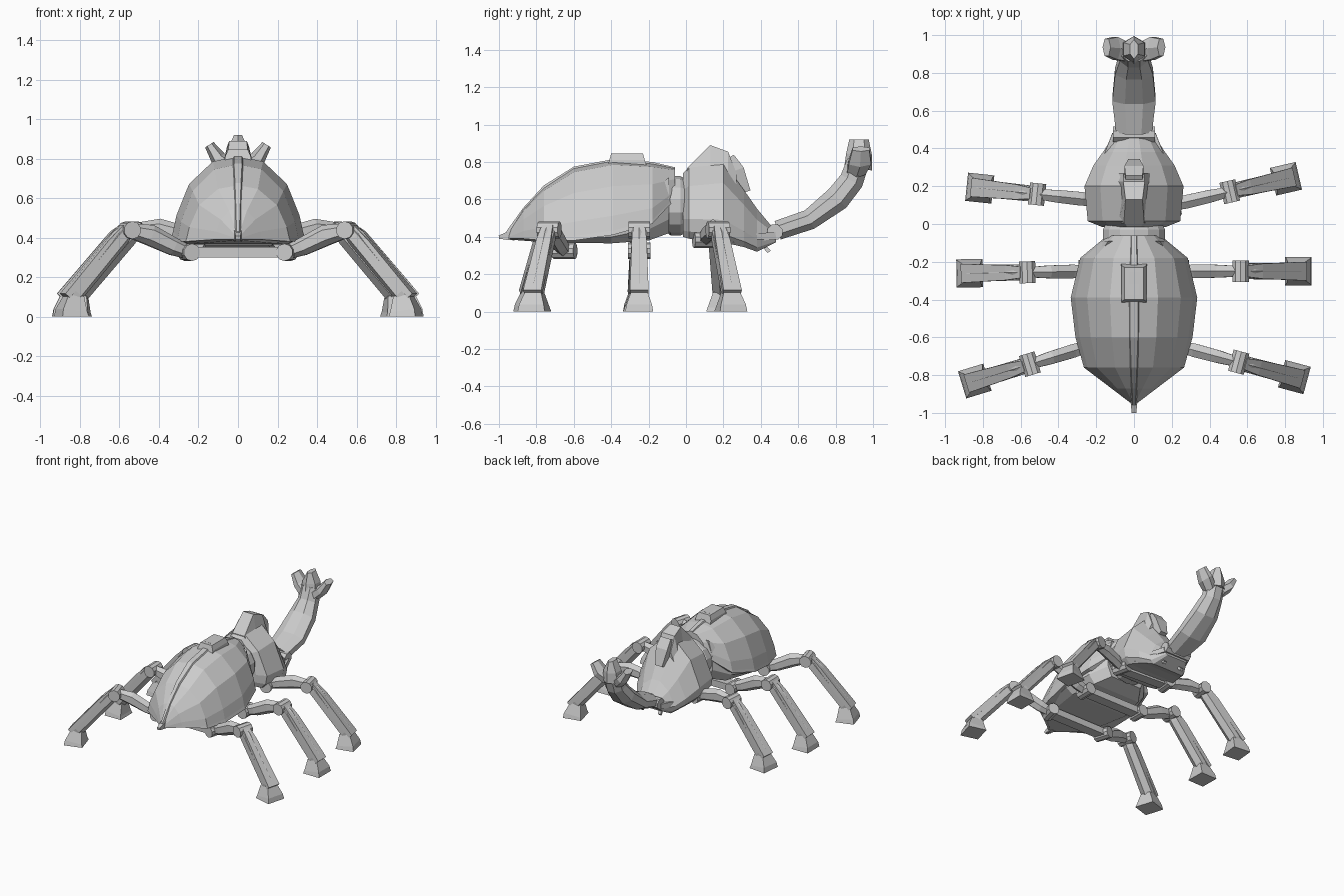
import bpy, bmesh
from math import cos, sin, pi, radians
from mathutils import Vector, Matrix


def skin(name, rings, mat=None):
    """Join rings of equal length into a closed, flat-faced solid."""
    bm = bmesh.new()
    loops = [[bm.verts.new(p) for p in r] for r in rings]
    n = len(loops[0])
    for a, b in zip(loops, loops[1:]):
        for i in range(n):
            j = (i + 1) % n
            bm.faces.new((a[i], a[j], b[j], b[i]))
    bm.faces.new(loops[0])
    bm.faces.new(loops[-1])
    if mat:
        bm.transform(mat)
    bmesh.ops.recalc_face_normals(bm, faces=bm.faces)
    me = bpy.data.meshes.new(name)
    bm.to_mesh(me)
    bm.free()
    ob = bpy.data.objects.new(name, me)
    bpy.context.collection.objects.link(ob)
    return ob


def tube(name, stations, side, n=4, mat=None):
    """Sweep an n-gon; each station is (point, half width along side, half height)."""
    side = Vector(side).normalized()
    pts = [Vector(s[0]) for s in stations]
    rings = []
    for i, (p, w, h) in enumerate(stations):
        t = (pts[min(i + 1, len(pts) - 1)] - pts[max(i - 1, 0)]).normalized()
        up = side.cross(t).normalized()
        k = 1 / cos(pi / n)
        rings.append([pts[i] + side * w * k * cos(pi / n + 2 * pi * q / n)
                      + up * h * k * sin(pi / n + 2 * pi * q / n) for q in range(n)])
    return skin(name, rings, mat)


def body(name, half, sections):
    """Loft a mirrored half profile along y; section is (y, half width, top, bottom)."""
    prof = half + [(-x, z) for x, z in reversed(half)]
    return skin(name, [[(x * w, y, b + z * (t - b)) for x, z in prof]
                       for y, w, t, b in sections])


X, Y = (1, 0, 0), (0, 1, 0)

# Abdomen: domed wing case, raised spine, belly and tail
body("wing_case", [(.09, 1), (.38, .95), (.74, .66), (.93, .26), (.98, .06), (1.0, 0)],
     [(-.95, .015, .42, .39), (-.87, .12, .545, .39), (-.76, .265, .66, .38),
      (-.6, .31, .765, .38), (-.39, .335, .805, .41), (-.18, .285, .79, .47),
      (-.06, .14, .765, .60)])
body("wing_spine", [(.6, 1), (1, .6), (1, 0)],
     [(-.96, .012, .43, .38), (-.87, .018, .555, .5), (-.76, .025, .675, .6),
      (-.6, .034, .775, .7), (-.39, .034, .815, .75), (-.18, .025, .80, .74),
      (-.06, .02, .772, .72)])
body("belly", [(.8, 1), (1, .6), (1, .25), (.8, 0)],
     [(-.94, .02, .41, .385), (-.75, .24, .44, .37), (-.4, .31, .5, .365),
      (-.2, .26, .62, .38), (-.09, .17, .72, .42)])
tube("tail_tip", [((0, -.92, .41), .02, .03), ((0, -1, .398), .012, .009)], X)
tube("back_hatch", [((0, -.315, .78), .068, .105), ((0, -.315, .81), .065, .095),
                    ((0, -.315, .845), .05, .085), ((0, -.315, .846), .03, .06),
                    ((0, -.315, .825), .025, .052)], X)

# Waist ring
tube("waist_ring", [((0, -.12, .56), .15, .14), ((0, -.09, .565), .165, .155),
                    ((0, -.03, .565), .165, .155), ((0, 0, .565), .15, .14)], X, 14)

# Thorax with hump and brow plate
body("thorax", [(.22, 1), (.68, .74), (1, .28), (.95, .1), (.8, 0)],
     [(-.015, .17, .74, .40), (.015, .245, .77, .39), (.2, .262, .80, .37),
      (.31, .215, .65, .345), (.38, .165, .55, .32), (.48, .10, .43, .37)])
body("thorax_hump", [(.6, 1), (1, 0)],
     [(.005, .09, .765, .70), (.13, .075, .89, .72), (.225, .095, .855, .68),
      (.27, .09, .74, .66)])
tube("brow_plate", [((0, .24, .83), .045, .018), ((0, .28, .76), .05, .03),
                    ((0, .32, .64), .03, .026)], X)

# Horn sweeping up into a three-pronged fork
tube("horn_hinge", [((-.11, .475, .425), .04, .04), ((.11, .475, .425), .04, .04)], Y, 8)
tube("horn", [((0, .49, .435), .095, .052), ((0, .66, .492), .115, .055),
              ((0, .81, .605), .10, .068), ((0, .885, .70), .075, .065),
              ((0, .92, .80), .075, .06)], X, 8)
tube("horn_middle_prong", [((0, .92, .76), .065, .065), ((0, .925, .84), .055, .06),
                           ((0, .925, .92), .02, .045)], X, 6)
for s, label in ((1, "right"), (-1, "left")):
    tube(label + "_horn_prong", [((s * .04, .91, .75), .05, .04),
                                 ((s * .10, .93, .80), .06, .035),
                                 ((s * .145, .935, .87), .045, .022)], Y, 6)
    tube(label + "_mouth_bar", [((s * .19, .25, .39), .015, .02),
                                ((s * .10, .48, .405), .015, .02)], X)
    tube(label + "_feeler", [((s * .06, .37, .40), .012, .01),
                             ((s * .08, .445, .32), .012, .01)], X)


# Legs are built along +x from the hip, then turned and moved into place
def leg(name, hip, angle, flip):
    x, y, hz = hip
    m = Matrix.Translation((x, y, 0)) @ Matrix.Rotation(radians(angle), 4, 'Z')
    if flip:
        m = Matrix.Scale(-1, 4, X) @ m
    mid = (hz + .44) / 2
    tube(name + "_hip", [((0, -.06, hz), .042, .042), ((0, .06, hz), .042, .042)], X, 10, m)
    tube(name + "_thigh", [((0, 0, hz), .03, .03), ((.08, 0, hz + .03), .036, .04),
                           ((.2, 0, mid + .03), .034, .046), ((.32, 0, .44), .026, .03)], Y, 6, m)
    tube(name + "_knee", [((.315, -.058, .437), .043, .043), ((.315, .058, .437), .043, .043)],
         X, 10, m)
    tube(name + "_shin", [((.315, 0, .445), .036, .03), ((.36, 0, .40), .042, .042),
                          ((.60, 0, .12), .045, .042), ((.615, 0, .095), .04, .035)], Y, 6, m)
    tube(name + "_shin_guard", [((.345, 0, .455), .03, .012), ((.42, 0, .375), .04, .018),
                                ((.655, 0, .105), .05, .016)], Y, 4, m)
    tube(name + "_foot", [((.62, 0, 0), .075, .07), ((.62, 0, .03), .068, .064),
                          ((.605, 0, .11), .04, .04)], Y, 4, m)


for row, hx, hz, right, left in (("front", .20, .385, (.10, 13), (.125, 6)),
                                 ("middle", .25, .325, (-.25, 0), (-.25, -1)),
                                 ("rear", .25, .325, (-.65, -15), (-.65, -17))):
    leg(row + "_right_leg", (hx, right[0], hz), right[1], False)
    leg(row + "_left_leg", (hx, left[0], hz), left[1], True)
    # Axle bar linking the two hips under the body
    tube(row + "_axle", [((-hx, left[0], hz), .04, .026), ((hx, right[0], hz), .04, .026)], Y)
